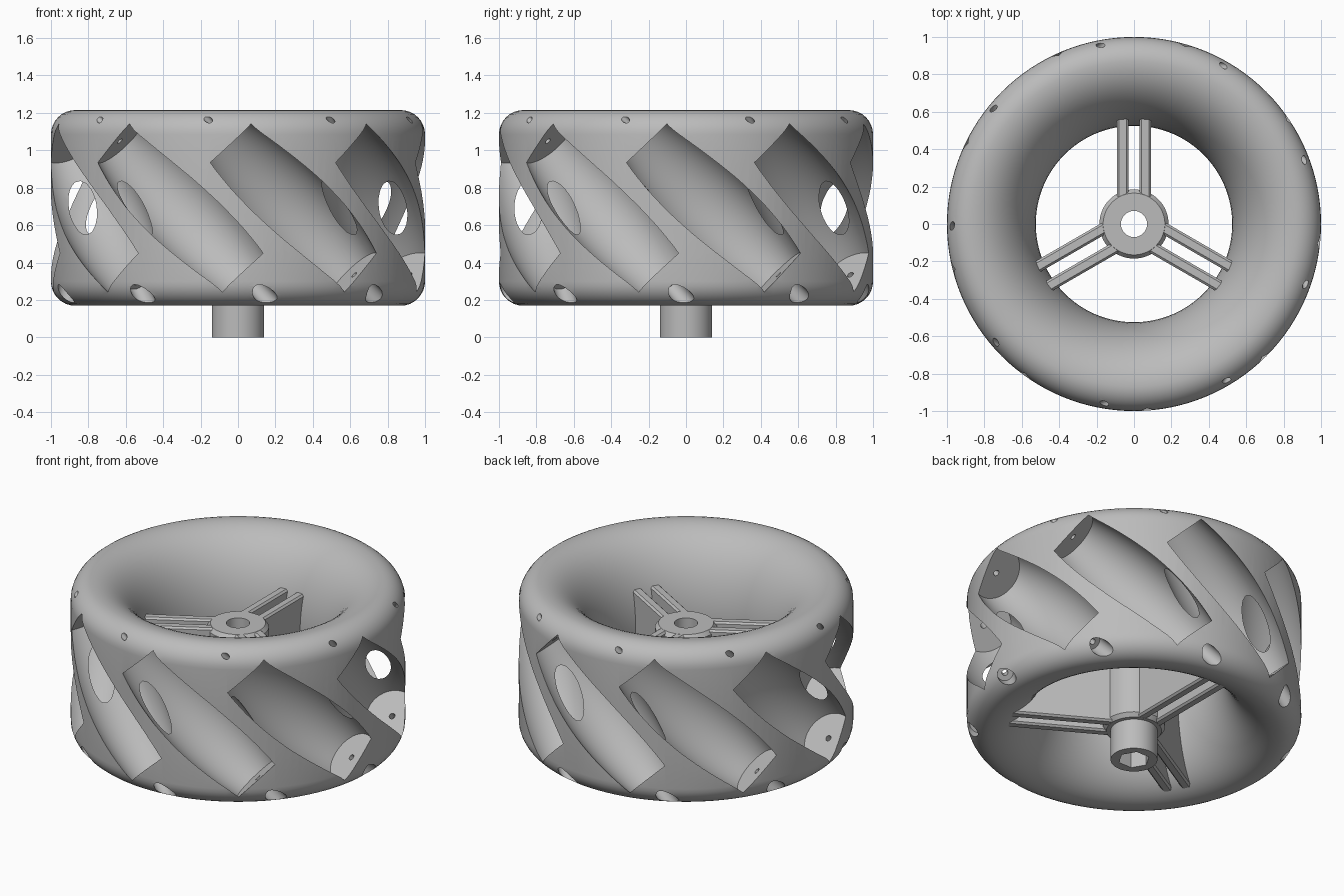
import bpy, bmesh
from math import sin, cos, pi, sqrt, radians
from mathutils import Matrix, Vector

if "Cube" in bpy.data.objects:
    bpy.data.objects.remove(bpy.data.objects["Cube"])

MID = 0.692          # height of the wheel's middle plane
HALF = 0.523         # half the wheel's width
AXIS = 0.85          # distance of the roller axes from the centre
ROLLERS = 9

grey = bpy.data.materials.new("plain grey")
grey.use_nodes = True
colour = (0.5, 0.5, 0.5, 1)
grey.diffuse_color = colour
grey.node_tree.nodes["Principled BSDF"].inputs["Base Color"].default_value = colour


def finish(bm, name):
    bmesh.ops.recalc_face_normals(bm, faces=bm.faces)
    mesh = bpy.data.meshes.new(name)
    bm.to_mesh(mesh)
    bm.free()
    mesh.materials.append(grey)
    obj = bpy.data.objects.new(name, mesh)
    bpy.context.collection.objects.link(obj)
    return obj


def lathe(name, profile, steps, closed):
    """Turn (radius, height) points about z; open profiles get flat end caps."""
    bm = bmesh.new()
    rings = [[bm.verts.new((r * cos(2 * pi * i / steps), r * sin(2 * pi * i / steps), z))
              for i in range(steps)] for r, z in profile]
    pairs = list(zip(rings, rings[1:]))
    if closed:
        pairs.append((rings[-1], rings[0]))
    else:
        bm.faces.new(rings[0])
        bm.faces.new(rings[-1])
    for a, b in pairs:
        for i in range(steps):
            j = (i + 1) % steps
            bm.faces.new((a[i], a[j], b[j], b[i]))
    return finish(bm, name)


def activate(obj):
    bpy.ops.object.select_all(action='DESELECT')
    obj.select_set(True)
    bpy.context.view_layer.objects.active = obj


def cut(obj, cutter):
    activate(obj)
    mod = obj.modifiers.new("cut", 'BOOLEAN')
    mod.operation = 'DIFFERENCE'
    mod.solver = 'EXACT'
    mod.object = cutter
    bpy.ops.object.modifier_apply(modifier=mod.name)
    bpy.data.objects.remove(cutter)


def smooth(obj, angle=30):
    activate(obj)
    bpy.ops.object.shade_smooth_by_angle(angle=radians(angle))


def dish(t):
    """Point on the flared inner wall, t from -pi/2 (bottom) to pi/2 (top)."""
    return 0.87 - 0.345 * cos(t), MID + HALF * sin(t)


# Wheel body: flared inside, straight outside with rounded corners
inner = [dish(-pi / 2 + pi * i / 32) for i in range(33)]
corner = [(0.87 + 0.13 * sin(a), MID + HALF - 0.13 + 0.13 * cos(a))
          for a in (pi / 2 * i / 8 for i in range(1, 9))]
lower_corner = [(r, 2 * MID - z) for r, z in reversed(corner)]
body = lathe("wheel_body", inner + corner + lower_corner, 128, True)

# Roller pockets: barrel, axle hole and screw recess along each slanted axis
barrel = [(1.087 - sqrt(AXIS ** 2 + s * s / 2), s) for s in (-0.505 + 1.01 * i / 20 for i in range(21))]
pocket = ([(0.018, -0.85), (0.018, -0.505)] + barrel +
          [(0.018, 0.505), (0.018, 0.565), (0.05, 0.565), (0.05, 0.85)])
for k in range(ROLLERS):
    a = radians(-20.4) + 2 * pi * k / ROLLERS
    cutter = lathe("pocket_cutter", pocket, 48, False)
    direction = Vector((cos(a), sin(a), -1))
    place = Matrix.Translation((AXIS * sin(a), -AXIS * cos(a), MID))
    cutter.data.transform(place @ direction.to_track_quat('Z', 'Y').to_matrix().to_4x4())
    cut(body, cutter)
smooth(body)

# Hub with a round bore and a six-sided socket underneath
hub = lathe("hub", [(0.07, 0), (0.14, 0), (0.14, 0.2), (0.165, 0.2), (0.185, 0.225),
                    (0.185, 0.905), (0.165, 0.93), (0.07, 0.93)], 64, True)
cut(hub, lathe("socket_cutter", [(0.095, -0.1), (0.095, 0.12)], 6, False))
smooth(hub)

# Spokes: three pairs of chamfered ribs reaching into the flared wall
low, high = -1.22, 0.47
wall = [dish(low + (high - low) * i / 16) for i in range(17)]
outline = [(0.13, wall[0][1])] + [(r + 0.03, z) for r, z in wall] + [(0.13, wall[-1][1])]
for arm in range(3):
    turn = Matrix.Rotation(2 * pi * arm / 3, 4, 'Z')
    for side in (-1, 1):
        bm = bmesh.new()
        face = bm.faces.new([bm.verts.new((side * 0.06 - 0.031, r, z)) for r, z in outline])
        grown = bmesh.ops.extrude_face_region(bm, geom=[face])
        moved = [v for v in grown["geom"] if isinstance(v, bmesh.types.BMVert)]
        bmesh.ops.translate(bm, verts=moved, vec=(0.062, 0, 0))
        rib = finish(bm, f"spoke_rib_{arm + 1}_{'left' if side > 0 else 'right'}")
        rib.data.transform(turn)
        activate(rib)
        bevel = rib.modifiers.new("chamfer", 'BEVEL')
        bevel.width = 0.02
        bevel.segments = 1
        bevel.limit_method = 'ANGLE'
        bevel.angle_limit = radians(60)
        bpy.ops.object.modifier_apply(modifier=bevel.name)
